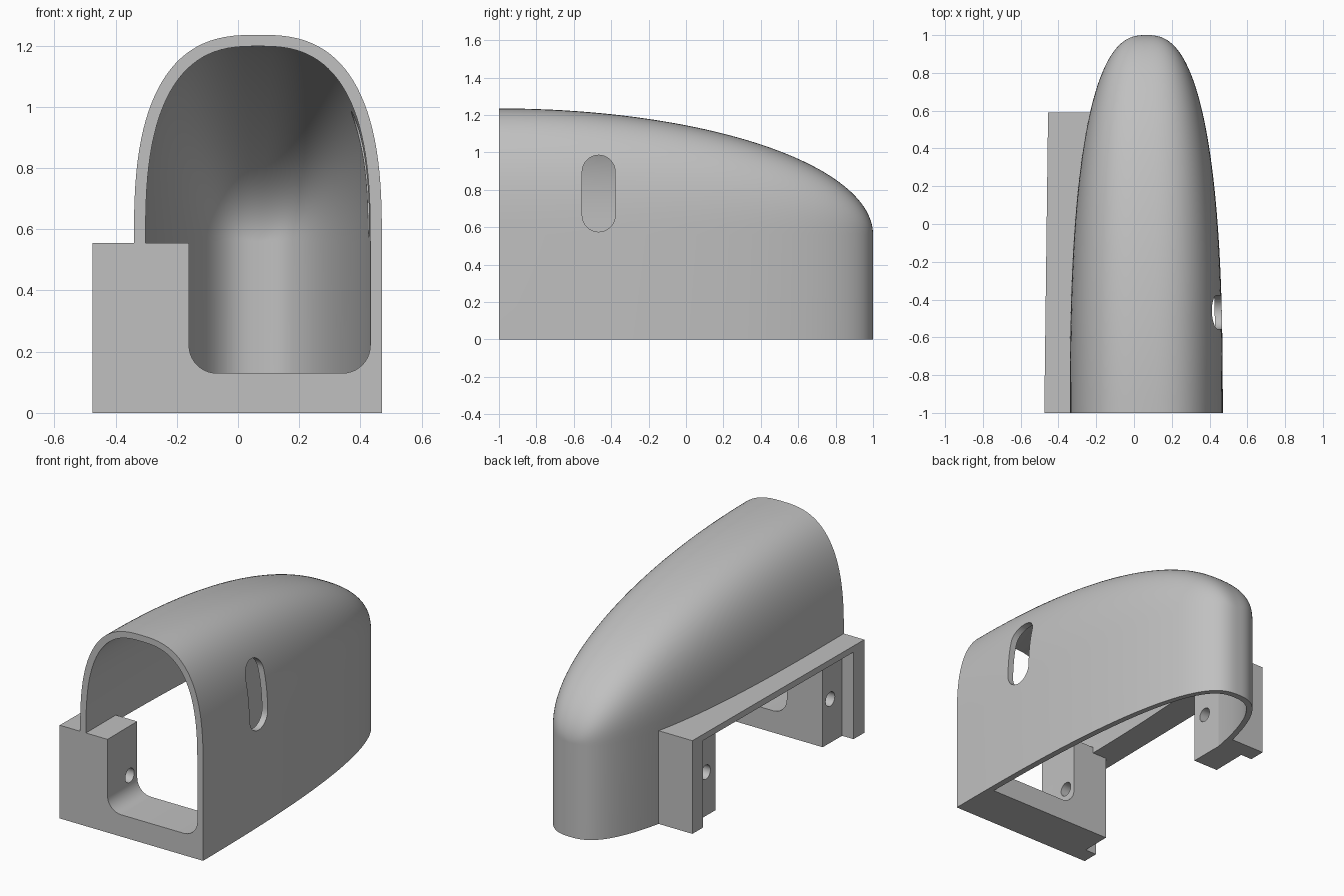
import bpy, bmesh, math

if "Cube" in bpy.data.objects:
    bpy.data.objects.remove(bpy.data.objects["Cube"])

CX, ZS = 0.065, 0.56          # centre line of the shell, height where the dome starts
grey = bpy.data.materials.new("light_grey")
grey.diffuse_color = (0.53, 0.53, 0.53, 1)
grey.use_nodes = True
grey.node_tree.nodes["Principled BSDF"].inputs["Base Color"].default_value = grey.diffuse_color


def make(name, bm):
    bmesh.ops.remove_doubles(bm, verts=bm.verts, dist=1e-5)
    bmesh.ops.recalc_face_normals(bm, faces=bm.faces)
    me = bpy.data.meshes.new(name)
    bm.to_mesh(me)
    bm.free()
    me.materials.append(grey)
    ob = bpy.data.objects.new(name, me)
    bpy.context.collection.objects.link(ob)
    return ob


def slant(bm):
    # the mounting side tapers slightly towards the back
    for v in bm.verts:
        if v.co.x < -0.39:
            v.co.x += (v.co.y + 1) * 0.0126


def box(name, x0, x1, y0, y1, z0, z1):
    return prism(name, [(x0, z0), (x1, z0), (x1, z1), (x0, z1)], y0, y1)


def prism(name, pts, y0, y1):
    # profile in x, z pushed along y
    bm = bmesh.new()
    f = bm.faces.new([bm.verts.new((x, y0, z)) for x, z in pts])
    r = bmesh.ops.extrude_face_region(bm, geom=[f])
    for v in r["geom"]:
        if isinstance(v, bmesh.types.BMVert):
            v.co.y = y1
    slant(bm)
    return make(name, bm)


def dome(name, half, rise, length, z0, front):
    # superellipse sections shrinking to an upright nose edge
    bm = bmesh.new()
    n_y, n_v = 56, 56
    ys = [front] if front < -1 else []
    ts = [1 - (1 - i / n_y) ** 2.6 for i in range(n_y)]
    ys += [-1 + length * t for t in ts]
    rings = []
    for y in ys:
        t = max(0, (y + 1) / length)
        a = half * (1 - t ** 2.6) ** (1 / 2.6)
        h = rise * math.sqrt(1 - t * t)
        ring = [(CX + a, y, z0)]
        for k in range(n_v + 1):
            ang = math.pi * k / n_v
            c, s = math.cos(ang), max(0, math.sin(ang))
            ring.append((CX + a * math.copysign(abs(c) ** (2 / 2.7), c), y,
                         ZS + h * s ** (2 / 2.7)))
        ring.append((CX - a, y, z0))
        rings.append([bm.verts.new(p) for p in ring])
    low = bm.verts.new((CX, -1 + length, z0))
    tip = bm.verts.new((CX, -1 + length, ZS))
    for r, q in zip(rings, rings[1:]):
        for k in range(len(r) - 1):
            bm.faces.new((r[k], r[k + 1], q[k + 1], q[k]))
        bm.faces.new((r[0], q[0], q[-1], r[-1]))          # underside
    last = rings[-1]
    for k in range(1, len(last) - 2):
        bm.faces.new((last[k], last[k + 1], tip))
    bm.faces.new((last[0], last[1], tip, low))
    bm.faces.new((last[-2], last[-1], low, tip))
    bm.faces.new((last[-1], last[0], low))
    bm.faces.new(rings[0])                                 # front cap
    return make(name, bm)


def rod(name, y, z, r):
    # round cutter along x on the mounting side
    bm = bmesh.new()
    rings = [[bm.verts.new((x, y + r * math.cos(i * math.pi / 16),
                            z + r * math.sin(i * math.pi / 16)))
              for i in range(32)] for x in (-0.38 - 0.3, -0.05)]
    bm.faces.new(rings[0])
    bm.faces.new(rings[1])
    for i in range(32):
        j = (i + 1) % 32
        bm.faces.new((rings[0][i], rings[0][j], rings[1][j], rings[1][i]))
    return make(name, bm)


def slot(name, yc, z0, z1, r):
    # rounded slot cutter through the right wall
    bm = bmesh.new()
    pts = []
    for k in range(17):
        a = math.pi * k / 16
        pts.append((yc + r * math.cos(a), z1 - r + r * math.sin(a)))
    for k in range(17):
        a = math.pi + math.pi * k / 16
        pts.append((yc + r * math.cos(a), z0 + r + r * math.sin(a)))
    f = bm.faces.new([bm.verts.new((0.2, y, z)) for y, z in pts])
    r = bmesh.ops.extrude_face_region(bm, geom=[f])
    for v in r["geom"]:
        if isinstance(v, bmesh.types.BMVert):
            v.co.x = 0.7
    return make(name, bm)


def cut(ob, *cutters):
    bpy.context.view_layer.objects.active = ob
    for c in cutters:
        m = ob.modifiers.new("cut", "BOOLEAN")
        m.operation, m.solver, m.object = "DIFFERENCE", "EXACT", c
        bpy.ops.object.modifier_apply(modifier=m.name)


# cutters
hollow = dome("hollow_cutter", 0.367, 0.638, 1.963, -0.1, -1.1)
side_gap = box("side_gap_cutter", -0.38, -0.1, -1.1, 0.45, -0.1, 0.518)
recess = box("recess_cutter", -0.6, -0.4, -0.9, 0.49, -0.1, 0.518)
slot_cut = slot("slot_cutter", -0.467, 0.575, 0.985, 0.088)
hole_front = rod("front_hole_cutter", -0.79, 0.26, 0.042)
hole_rear = rod("rear_hole_cutter", 0.36, 0.26, 0.042)

# domed shell, open at the front, below and along the mounting side
shell = dome("shell", 0.405, 0.675, 2.0, 0.0, -1)
cut(shell, hollow, side_gap, slot_cut)

# front frame: bottom bar and tall block around a rounded opening
R = 0.09
pts = [(-0.475, 0), (0.45, 0), (0.45, 0.13 + R)]
pts += [(0.432 - R + R * math.cos(a), 0.13 + R - R * math.sin(a))
        for a in [math.pi / 2 * k / 10 for k in range(11)]]
pts += [(-0.16 + R - R * math.sin(a), 0.13 + R - R * math.cos(a))
        for a in [math.pi / 2 * k / 10 for k in range(11)]]
pts += [(-0.16, 0.555), (-0.475, 0.555)]
frame = prism("front_frame", pts, -1, -0.72)
cut(frame, recess, hole_front)

# rear mounting block
rear = box("rear_block", -0.475, -0.22, 0.27, 0.59, 0, 0.555)
cut(rear, recess, hole_rear)

# ledge joining the two blocks
ledge = box("side_ledge", -0.475, -0.1, -0.74, 0.3, 0.518, 0.555)
cut(ledge, hollow)

for c in (hollow, side_gap, recess, slot_cut, hole_front, hole_rear):
    bpy.data.objects.remove(c)

# smooth curves, crisp edges
bpy.ops.object.select_all(action="DESELECT")
for ob in (shell, frame, rear, ledge):
    ob.select_set(True)
bpy.context.view_layer.objects.active = shell
bpy.ops.object.shade_smooth_by_angle(angle=math.radians(30))
